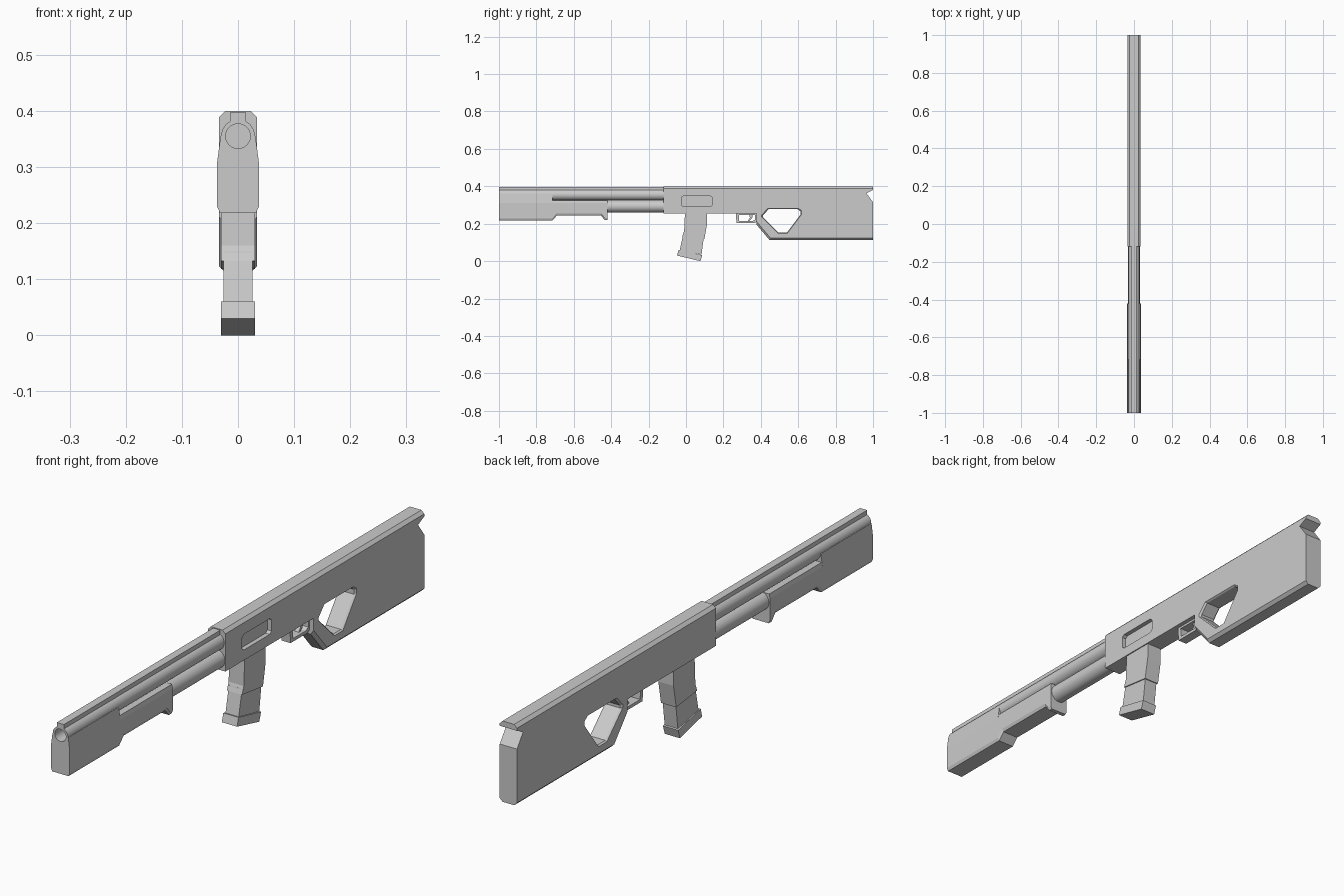
import bpy, bmesh, math
from mathutils import Vector

if "Cube" in bpy.data.objects:
    bpy.data.objects.remove(bpy.data.objects["Cube"])


def loft(name, rings, closed=False):
    """Skin equal-length rings of points; cap the ends unless closed."""
    bm = bmesh.new()
    vs = [[bm.verts.new(p) for p in r] for r in rings]
    pairs = list(zip(vs, vs[1:])) + ([(vs[-1], vs[0])] if closed else [])
    for a, b in pairs:
        n = len(a)
        for i in range(n):
            bm.faces.new((a[i], a[(i + 1) % n], b[(i + 1) % n], b[i]))
    if not closed:
        bm.faces.new(vs[0])
        bm.faces.new(vs[-1])
    bmesh.ops.recalc_face_normals(bm, faces=bm.faces)
    me = bpy.data.meshes.new(name)
    bm.to_mesh(me)
    bm.free()
    ob = bpy.data.objects.new(name, me)
    bpy.context.collection.objects.link(ob)
    return ob


def prism(name, profile, half, centre=0):
    """Side profile (y, z) extruded across x."""
    return loft(name, [[(centre + s * half, y, z) for y, z in profile] for s in (-1, 1)])


def circle(r, y, z, n=32):
    return [(r * math.cos(2 * math.pi * i / n), y, z + r * math.sin(2 * math.pi * i / n)) for i in range(n)]


def cut(ob, cutter):
    m = ob.modifiers.new("cut", 'BOOLEAN')
    m.operation, m.solver, m.object = 'DIFFERENCE', 'EXACT', cutter
    cutter.hide_render = True
    bpy.context.view_layer.objects.active = ob
    bpy.ops.object.modifier_apply(modifier=m.name)
    bpy.data.objects.remove(cutter)


def bevel(ob, width, test):
    """Chamfer the edges whose two end points satisfy test."""
    bm = bmesh.new()
    bm.from_mesh(ob.data)
    edges = [e for e in bm.edges if test(*[v.co for v in e.verts])]
    bmesh.ops.bevel(bm, geom=edges, offset=width, offset_type='OFFSET', segments=1, affect='EDGES')
    bm.to_mesh(ob.data)
    bm.free()


def smooth(ob):
    bpy.ops.object.select_all(action='DESELECT')
    ob.select_set(True)
    bpy.context.view_layer.objects.active = ob
    bpy.ops.object.shade_smooth_by_angle(angle=math.radians(30))


# Receiver and stock in one piece, with the notch under the rear top cap
body = prism("receiver_and_stock", [
    (-0.12, 0.255), (-0.12, 0.4), (1, 0.4), (1, 0.38), (0.965, 0.363), (1, 0.315),
    (1, 0.112), (0.447, 0.112), (0.377, 0.195), (0.377, 0.255)], 0.034)
bevel(body, 0.011, lambda a, b: abs(a.x - b.x) < 1e-4 and (
    (a.z > 0.399 and b.z > 0.399) or (max(a.z, b.z) < 0.2 and min(a.z, b.z) < 0.113)))

# Thumbhole with flared rims
hole = [(0.44, 0.28), (0.598, 0.28), (0.615, 0.268), (0.615, 0.25),
        (0.54, 0.15), (0.495, 0.15), (0.408, 0.235), (0.408, 0.245)]


def hole_ring(x, k):
    return [(x, 0.512 + (y - 0.512) * k, 0.22 + (z - 0.22) * k) for y, z in hole]


cut(body, loft("thumbhole_cutter", [hole_ring(-0.042, 1.12), hole_ring(-0.028, 0.97),
                                    hole_ring(0.028, 0.97), hole_ring(0.042, 1.12)]))

# Ejection port on the right side
cut(body, prism("port_cutter", [
    (-0.025, 0.3), (-0.015, 0.292), (0.13, 0.292), (0.14, 0.3),
    (0.14, 0.34), (0.13, 0.348), (-0.015, 0.348), (-0.025, 0.34)], 0.016, 0.034))

# Barrel, magazine tube and top rib
BZ = 0.355
smooth(loft("barrel", [circle(0.03, -0.1, BZ), circle(0.03, -1, BZ),
                       circle(0.022, -1, BZ), circle(0.022, -0.1, BZ)], closed=True))
smooth(loft("magazine_tube", [circle(0.033, -0.95, 0.293), circle(0.033, -0.1, 0.293)]))
prism("top_rib", [(-1, 0.379), (-1, 0.397), (-0.1, 0.397), (-0.1, 0.379)], 0.014)


# Forend: front shroud and sliding grip share one cross-section
def section(y, bottom, top, top_half):
    half = [(0.032, bottom), (0.037, bottom + 0.011), (0.037, 0.31), (top_half, top)]
    return [(x, y, z) for x, z in half] + [(-x, y, z) for x, z in reversed(half)]


shroud = loft("front_shroud", [section(-1, 0.218, 0.355, 0.031), section(-0.715, 0.218, 0.355, 0.031)])
cut(shroud, loft("barrel_cutter", [circle(0.028, -1.1, BZ), circle(0.028, -0.6, BZ)]))
loft("pump_grip", [section(y, b, 0.325, 0.034) for y, b in [
    (-0.715, 0.218), (-0.69, 0.244), (-0.455, 0.244), (-0.435, 0.22), (-0.42, 0.22)]])

# Magazine well, box magazine and base plate
prism("magazine_well", [(-0.005, 0.27), (-0.01, 0.16), (-0.02, 0.133),
                        (0.098, 0.118), (0.113, 0.2), (0.113, 0.27)], 0.03)
prism("box_magazine", [(-0.014, 0.15), (-0.034, 0.055), (0.083, 0.035), (0.096, 0.135)], 0.026)
prism("magazine_base", [(-0.04, 0.06), (0.087, 0.032), (0.077, 0), (-0.048, 0.03)], 0.03)

# Trigger guard and trigger
guard_outer = [(0.266, 0.26), (0.27, 0.203), (0.365, 0.203), (0.385, 0.215), (0.385, 0.26)]
guard_inner = [(0.282, 0.247), (0.284, 0.214), (0.355, 0.214), (0.37, 0.222), (0.37, 0.247)]
loft("trigger_guard", [[(x, y, z) for y, z in ring] for x, ring in (
    (-0.018, guard_outer), (0.018, guard_outer), (0.018, guard_inner), (-0.018, guard_inner))], closed=True)
prism("trigger", [(0.335, 0.26), (0.342, 0.232), (0.33, 0.216), (0.338, 0.214),
                  (0.354, 0.23), (0.356, 0.26)], 0.008)
